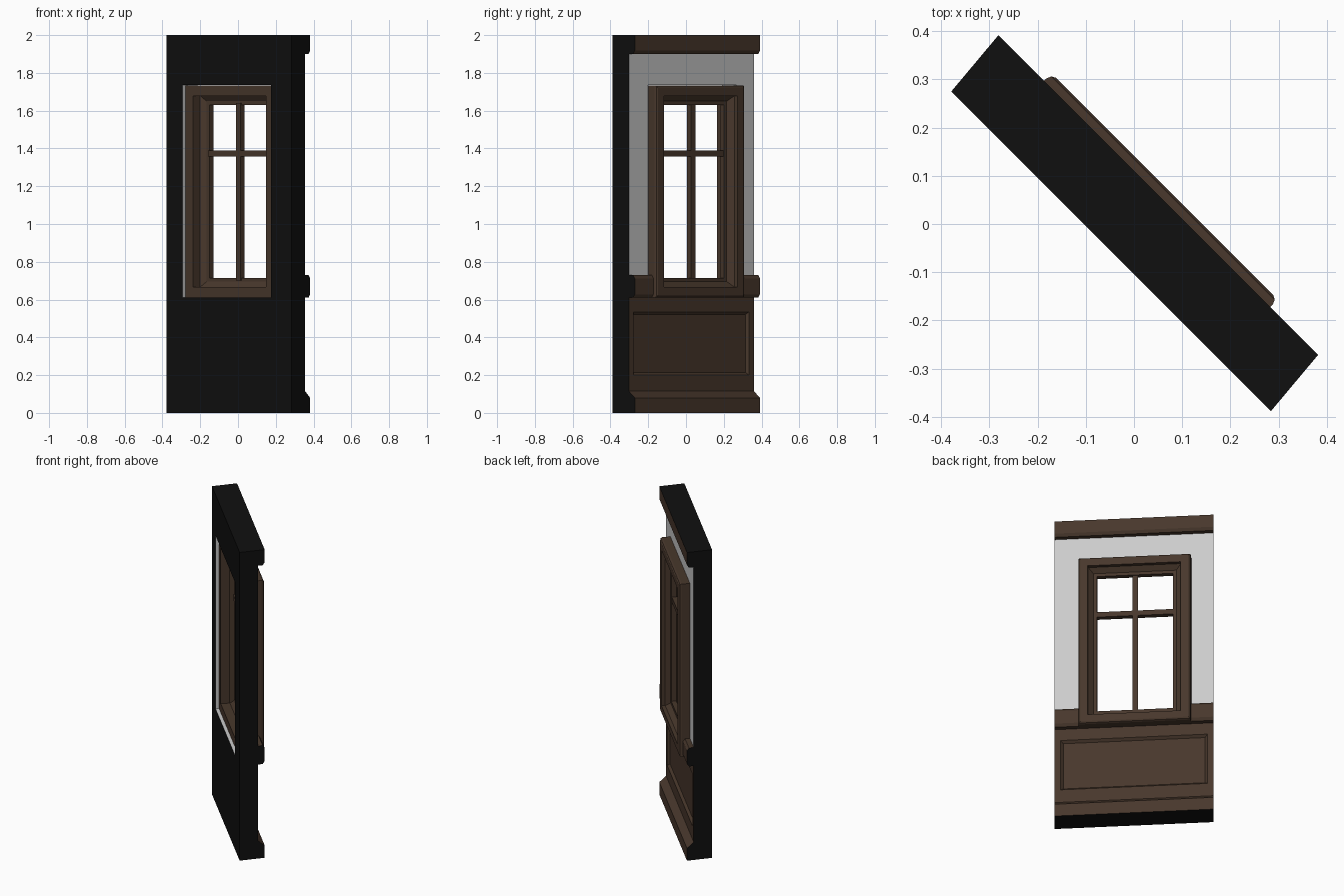
import bpy, bmesh, math
from mathutils import Matrix

if "Cube" in bpy.data.objects:
    bpy.data.objects.remove(bpy.data.objects["Cube"])

# Local frame: x along the wall, y through it (+y = panelled side), z up; turned 45 degrees at the end
TURN = Matrix.Rotation(-math.pi / 4, 4, 'Z')
CX = -0.01                      # window centre along the wall
Z0, Z1 = 0.61, 1.735            # window bottom and top
HW = 0.332                      # window half width


def material(name, col):
    m = bpy.data.materials.new(name)
    m.diffuse_color = (*col, 1)
    m.use_nodes = True
    m.node_tree.nodes["Principled BSDF"].inputs["Base Color"].default_value = m.diffuse_color
    return m


MATS = [material("dark", (0.005, 0.005, 0.005)),
        material("wood", (0.065, 0.039, 0.025)),
        material("plaster", (0.8, 0.8, 0.8))]


def finish(name, bm, mats=MATS):
    bmesh.ops.recalc_face_normals(bm, faces=bm.faces[:])
    bm.transform(TURN)
    me = bpy.data.meshes.new(name)
    bm.to_mesh(me)
    bm.free()
    for m in mats:
        me.materials.append(m)
    ob = bpy.data.objects.new(name, me)
    bpy.context.collection.objects.link(ob)
    return ob


def box(name, x0, x1, y0, y1, z0, z1, mat=1):
    bm = bmesh.new()
    bmesh.ops.create_cube(bm, size=1)
    for v in bm.verts:
        v.co.x = (x0 + x1) / 2 + v.co.x * (x1 - x0)
        v.co.y = (y0 + y1) / 2 + v.co.y * (y1 - y0)
        v.co.z = (z0 + z1) / 2 + v.co.z * (z1 - z0)
    for f in bm.faces:
        f.material_index = mat
    return finish(name, bm)


def frame(name, profile, hw, z0, z1):
    """Mitred rectangular frame; profile is (inset, y) points."""
    bm = bmesh.new()
    rings = []
    for sx, top in ((-1, 0), (1, 0), (1, 1), (-1, 1)):
        rings.append([bm.verts.new((CX + sx * (hw - d), y, z1 - d if top else z0 + d))
                      for d, y in profile])
    n = len(profile)
    for i in range(4):
        a, b = rings[i], rings[(i + 1) % 4]
        for j in range(n):
            k = (j + 1) % n
            bm.faces.new((a[j], a[k], b[k], b[j])).material_index = 1
    return finish(name, bm)


# Wall: moulded profile (y, z) with skirting, chair rail and cornice, extruded along x
B, W, M = -0.074, 0.037, 0.078
profile = [(B, 0), (M, 0), (M, 0.08), (W, 0.115), (W, 0.61), (0.066, 0.61), (M, 0.628),
           (M, 0.712), (0.066, 0.73), (W, 0.73), (W, 1.9), (0.066, 1.9), (M, 1.918),
           (M, 2), (B, 2)]
bm = bmesh.new()
ends = [[bm.verts.new((x - 0.088 * y, y, z)) for y, z in profile] for x in (-0.4685, 0.4685)]
for e in ends:
    bm.faces.new(e)
n = len(profile)
panel = None
for j in range(n):
    k = (j + 1) % n
    f = bm.faces.new((ends[0][j], ends[0][k], ends[1][k], ends[1][j]))
    f.material_index = 1 if 1 <= j <= 12 else 0
    if j == 9:
        f.material_index = 2
    if j == 3:
        panel = f
bmesh.ops.recalc_face_normals(bm, faces=bm.faces[:])
# Sunken panel below the chair rail
bmesh.ops.inset_individual(bm, faces=[panel], thickness=0.05)
for v in panel.verts:
    v.co.z = 0.2 if v.co.z < 0.36 else 0.535
bmesh.ops.inset_individual(bm, faces=[panel], thickness=0.02, depth=-0.015)
wall = finish("wall", bm)

# Window opening
cutter = box("window_cutter", CX - HW, CX + HW, -0.3, 0.3, Z0, Z1, 2)
cutter.hide_render = True
cutter.hide_viewport = True
cut = wall.modifiers.new("opening", 'BOOLEAN')
cut.operation = 'DIFFERENCE'
cut.solver = 'EXACT'
cut.object = cutter

# Casing, sash and glazing bars
frame("window_casing", [(0, -0.053), (0, 0.085), (0.004, 0.095), (0.013, 0.1),
                        (0.057, 0.1), (0.057, -0.053)], HW - 0.0005, Z0 + 0.0005, Z1 - 0.0005)
frame("window_sash", [(0, 0), (0, 0.08), (0.03, 0.05), (0.05, 0.05), (0.05, 0.02),
                      (0.03, 0.02)], HW - 0.057, Z0 + 0.055, Z1 - 0.055)
box("vertical_glazing_bar", CX - 0.016, CX + 0.016, 0.012, 0.044, 0.7, 1.64)
box("horizontal_glazing_bar", CX - 0.23, CX + 0.23, 0.014, 0.046, 1.357, 1.39)
